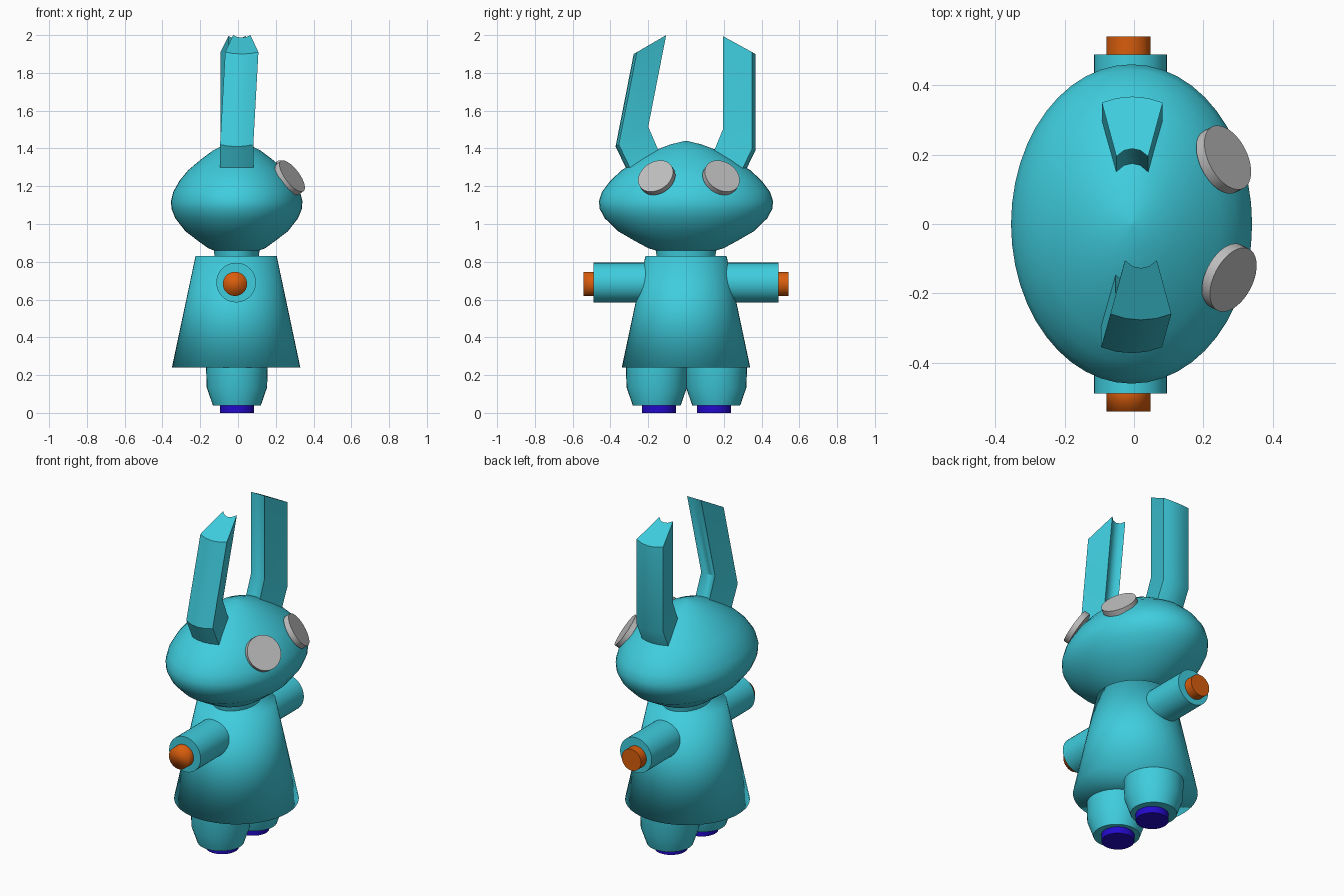
import bpy, bmesh, math
from mathutils import Vector

if "Cube" in bpy.data.objects:
    bpy.data.objects.remove(bpy.data.objects["Cube"])


def material(name, rgb):
    m = bpy.data.materials.new(name)
    m.diffuse_color = (*rgb, 1)
    m.use_nodes = True
    m.node_tree.nodes["Principled BSDF"].inputs["Base Color"].default_value = m.diffuse_color
    return m


TEAL = material("teal", (0.05, 0.61, 0.73))
ORANGE = material("orange", (0.69, 0.11, 0.004))
PURPLE = material("purple", (0.017, 0.003, 0.6))
GREY = material("grey", (0.52, 0.52, 0.52))


def finish(bm, name, mat, angle):
    bmesh.ops.recalc_face_normals(bm, faces=bm.faces)
    me = bpy.data.meshes.new(name)
    bm.to_mesh(me)
    bm.free()
    ob = bpy.data.objects.new(name, me)
    bpy.context.collection.objects.link(ob)
    me.materials.append(mat)
    bpy.ops.object.select_all(action='DESELECT')
    ob.select_set(True)
    bpy.context.view_layer.objects.active = ob
    bpy.ops.object.shade_smooth_by_angle(angle=math.radians(angle))
    return ob


def loft(name, rings, mat, angle=40):
    """Skin a list of equal-length point rings and cap both ends."""
    bm = bmesh.new()
    vs = [[bm.verts.new(p) for p in r] for r in rings]
    n = len(vs[0])
    for a, b in zip(vs, vs[1:]):
        for i in range(n):
            j = (i + 1) % n
            bm.faces.new((a[i], a[j], b[j], b[i]))
    bm.faces.new(vs[0])
    bm.faces.new(vs[-1])
    return finish(bm, name, mat, angle)


def turned(name, profile, mat, at=(0, 0, 0), axis=(0, 0, 1), sx=1, n=40, angle=40):
    """Lathe a (radius, height) profile around an axis through a point."""
    q = Vector((0, 0, 1)).rotation_difference(Vector(axis))
    rings = [[q @ Vector((r * sx * math.cos(t), r * math.sin(t), h)) + Vector(at)
              for t in (2 * math.pi * i / n for i in range(n))] for r, h in profile]
    return loft(name, rings, mat, angle)


# Head: wide, flattened lathe with a short neck
turned("head", [(0.15, 0.80), (0.16, 0.86), (0.20, 0.872), (0.27, 0.91), (0.36, 0.962),
                (0.43, 1.03), (0.457, 1.08), (0.461, 1.12), (0.445, 1.17), (0.40, 1.23),
                (0.34, 1.285), (0.25, 1.342), (0.165, 1.39), (0.08, 1.422), (0.004, 1.44)],
       TEAL, at=(-0.007, 0, 0), sx=0.755, n=48, angle=60)

# Body: plain cone, shaded softly over its rims
turned("body", [(0.34, 0.24), (0.215, 0.83)], TEAL, at=(-0.01, 0, 0), n=48, angle=180)

# Arms, hands, legs, feet and eyes on both sides
for s, side in ((-1, "left"), (1, "right")):
    turned(f"{side}_arm", [(0.105, 0.0), (0.105, 0.49)], TEAL,
           at=(-0.01, 0, 0.69), axis=(0, s, 0))
    turned(f"{side}_hand", [(0.064, 0.44), (0.064, 0.542)], ORANGE,
           at=(-0.016, 0, 0.683), axis=(0, s, 0), angle=180 if s < 0 else 40)
    leg_y = -0.155 if s < 0 else 0.16
    turned(f"{side}_leg", [(0.127, 0.04), (0.16, 0.135), (0.164, 0.27)], TEAL,
           at=(-0.006, leg_y, 0), n=32)
    turned(f"{side}_foot", [(0.09, 0.0), (0.09, 0.06)], PURPLE,
           at=(-0.005, leg_y - s * 0.012, 0), n=32)
    eye = (0.275, -0.155, 1.245) if s < 0 else (0.259, 0.186, 1.245)
    turned(f"{side}_eye", [(0.1, -0.016), (0.1, 0.016)], GREY,
           at=eye, axis=(0.74, s * 0.38, 0.56))


# Ears: wedge section with a narrow hollow inner edge and a broad rounded outer edge
def ear(name, levels):
    rings = []
    for cx, (yi, zi), (yo, zo) in levels:
        def pt(x, f):
            return (cx + x, yi + (yo - yi) * f, zi + (zo - zi) * f)
        rings.append([pt(-0.046, 0), pt(-0.024, 0.1), pt(0, 0.13), pt(0.024, 0.1), pt(0.046, 0),
                      pt(0.088, 0.9), pt(0.045, 0.975), pt(0, 1), pt(-0.045, 0.975),
                      pt(-0.088, 0.9)])
    loft(name, rings, TEAL, 30)


ear("left_ear", [(-0.007, (-0.12, 1.33), (-0.295, 1.25)),
                 (-0.007, (-0.20, 1.515), (-0.373, 1.41)),
                 (0.02, (-0.105, 2.0), (-0.277, 1.90))])
ear("right_ear", [(-0.005, (0.125, 1.33), (0.30, 1.25)),
                  (-0.005, (0.195, 1.50), (0.368, 1.39)),
                  (-0.005, (0.195, 1.995), (0.368, 1.90))])
